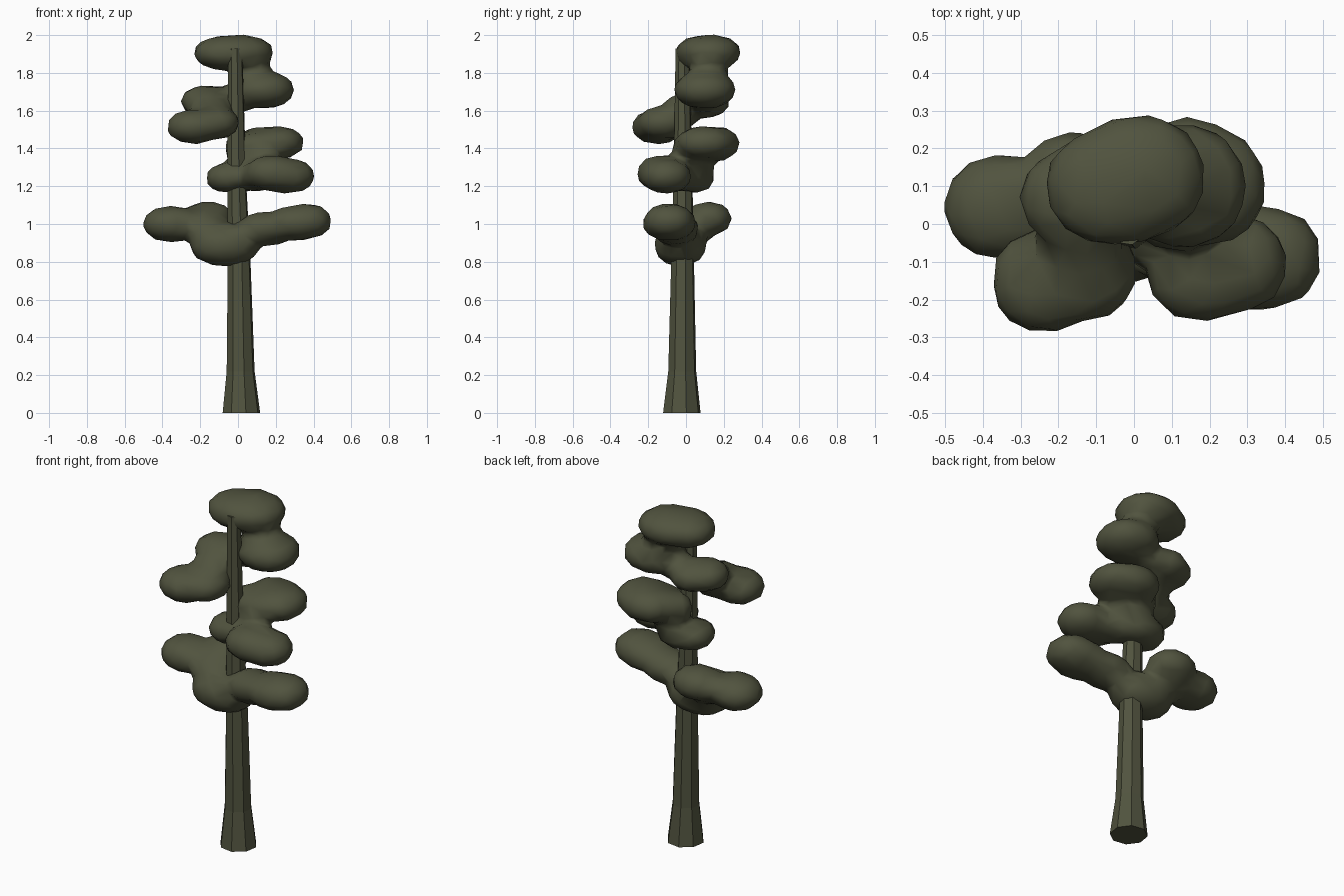
import bpy, bmesh, math
from mathutils import Vector

olive = bpy.data.materials.new("dark olive green")
olive.diffuse_color = (0.082, 0.087, 0.049, 1)


def add_object(name, bm):
    mesh = bpy.data.meshes.new(name)
    bm.to_mesh(mesh)
    bm.free()
    mesh.materials.append(olive)
    obj = bpy.data.objects.new(name, mesh)
    bpy.context.collection.objects.link(obj)
    return obj


# trunk: tapered, slightly leaning eight-sided post (x, y, z, radius)
rings = [(0.018, -0.022, 0.0, 0.102), (0.014, -0.020, 0.22, 0.076),
         (0.006, -0.018, 0.8, 0.062), (-0.006, -0.016, 1.2, 0.052),
         (-0.014, -0.018, 1.93, 0.038)]
SIDES = 8
bm = bmesh.new()
loops = []
for x, y, z, r in rings:
    angles = [math.tau * (i + 0.3) / SIDES for i in range(SIDES)]
    loops.append([bm.verts.new((x + r * math.cos(a), y + r * math.sin(a), z)) for a in angles])
for low, high in zip(loops, loops[1:]):
    for i in range(SIDES):
        j = (i + 1) % SIDES
        bm.faces.new((low[i], low[j], high[j], high[i]))
bm.faces.new(loops[0][::-1])
bm.faces.new(loops[-1])
add_object("trunk", bm)


def foliage(name, blobs, power=2.15):
    """Melt plump, flattened blobs (centre, radii) into one soft, coarse clump."""
    bm = bmesh.new()
    for x, y, z, rx, ry, rz in blobs:
        for v in bmesh.ops.create_icosphere(bm, subdivisions=4, radius=1)["verts"]:
            plump = sum(abs(c) ** power for c in v.co) ** (-1 / power)
            p = v.co * plump
            v.co = Vector((x + p.x * rx * 1.02, y + p.y * ry * 1.02, z + p.z * rz * 1.04))
    obj = add_object(name, bm)
    remesh = obj.modifiers.new("melt", 'REMESH')
    remesh.mode = 'VOXEL'
    remesh.voxel_size = 0.02
    remesh.use_smooth_shade = True
    smooth = obj.modifiers.new("soften", 'SMOOTH')
    smooth.factor = 0.5
    smooth.iterations = 8
    coarse = obj.modifiers.new("coarsen", 'DECIMATE')
    coarse.ratio = 0.08
    return obj


# top clump: crown pad, right pad, two left pads and their links
foliage("upper_foliage", [
    (-0.045, 0.10, 1.905, 0.187, 0.155, 0.09),
    (0.01, 0.125, 1.91, 0.175, 0.162, 0.088),
    (0.07, 0.12, 1.80, 0.10, 0.10, 0.09),
    (0.13, 0.10, 1.71, 0.165, 0.16, 0.095),
    (0.00, 0.10, 1.67, 0.10, 0.08, 0.08),
    (-0.175, 0.07, 1.65, 0.125, 0.12, 0.08),
    (-0.12, 0.10, 1.645, 0.12, 0.13, 0.08),
    (-0.14, -0.02, 1.60, 0.11, 0.10, 0.085),
    (-0.235, -0.15, 1.515, 0.14, 0.135, 0.088),
    (-0.13, -0.12, 1.535, 0.135, 0.135, 0.085)])

# middle clump: back right pad, front right pad and small inner pad
foliage("middle_foliage", [
    (0.14, 0.155, 1.425, 0.15, 0.125, 0.088),
    (0.205, 0.10, 1.43, 0.142, 0.15, 0.085),
    (0.12, 0.03, 1.405, 0.13, 0.10, 0.08),
    (0.03, 0.07, 1.40, 0.10, 0.09, 0.085),
    (0.05, 0.06, 1.32, 0.10, 0.09, 0.09),
    (-0.055, 0.01, 1.245, 0.112, 0.12, 0.077),
    (0.01, 0.045, 1.245, 0.115, 0.105, 0.077),
    (0.10, -0.04, 1.255, 0.10, 0.10, 0.08),
    (0.18, -0.13, 1.27, 0.142, 0.128, 0.09),
    (0.26, -0.105, 1.255, 0.142, 0.13, 0.09)])

# lower clump: central mass with spreading left and right pads
foliage("lower_foliage", [
    (-0.07, -0.03, 0.89, 0.18, 0.135, 0.11),
    (0.15, -0.055, 0.975, 0.15, 0.12, 0.086),
    (0.31, -0.09, 1.005, 0.15, 0.14, 0.09),
    (0.36, -0.09, 1.015, 0.135, 0.13, 0.09),
    (-0.19, 0.04, 0.985, 0.14, 0.125, 0.085),
    (-0.16, 0.12, 1.03, 0.135, 0.12, 0.085),
    (-0.355, 0.045, 1.0, 0.145, 0.135, 0.092)])
